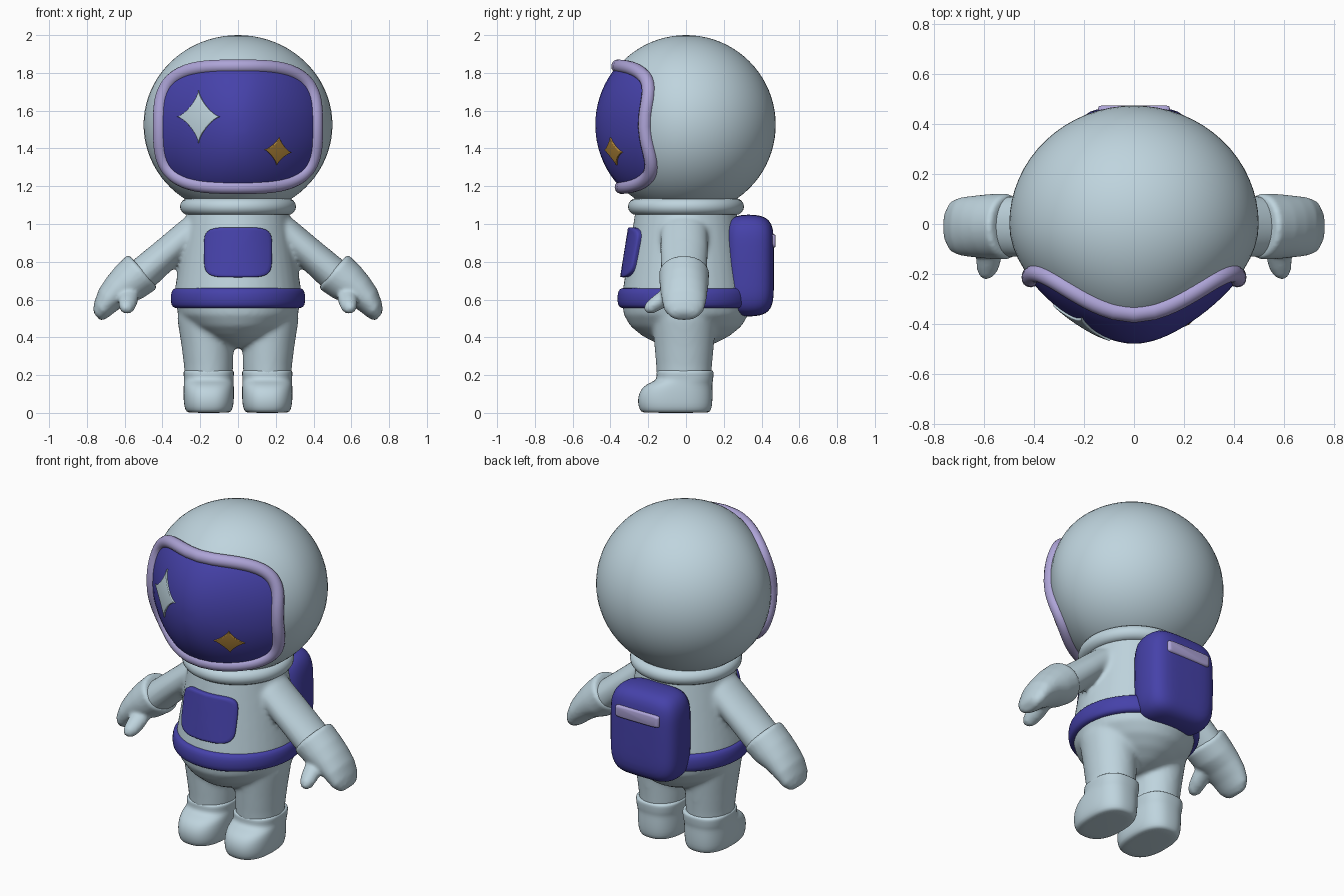
import bpy, bmesh
from math import sin, cos, pi, sqrt, copysign
from mathutils import Vector

if "Cube" in bpy.data.objects:
    bpy.data.objects.remove(bpy.data.objects["Cube"])


def material(name, rgb):
    m = bpy.data.materials.new(name)
    m.use_nodes = True
    m.diffuse_color = (*rgb, 1)
    m.node_tree.nodes["Principled BSDF"].inputs["Base Color"].default_value = (*rgb, 1)
    return m


SUIT = material("pale_blue_grey", (0.52, 0.66, 0.73))
BLUE = material("deep_indigo", (0.061, 0.054, 0.40))
LILAC = material("lavender", (0.42, 0.37, 0.68))
GOLD = material("gold", (0.43, 0.23, 0.04))
X, Y, Z = Vector((1, 0, 0)), Vector((0, 1, 0)), Vector((0, 0, 1))


def outline(a, b, p, n=48):
    """Superellipse: p = 2 is round, larger is boxy, below 1 is a star."""
    def axis(c, r):
        return copysign(abs(c) ** (2 / p), c) * r if abs(c) > 1e-6 else 0.0
    return [(axis(cos(2 * pi * i / n), a), axis(sin(2 * pi * i / n), b)) for i in range(n)]


def skin(bm, rings):
    """Bridge rings of points and cap both ends."""
    rows = [[bm.verts.new(p) for p in ring] for ring in rings]
    n = len(rows[0])
    for r, s in zip(rows, rows[1:]):
        for i in range(n):
            bm.faces.new((r[i], r[(i + 1) % n], s[(i + 1) % n], s[i]))
    for cap in (rows[0], rows[-1]):
        bm.faces.new(cap)


def loft(bm, sections, u=X, v=Y, p=2.0, n=40):
    """Sections are (centre, radius along u, radius along v)."""
    skin(bm, [[Vector(c) + u * s + v * t for s, t in outline(a, b, p, n)]
              for c, a, b in sections])


def mirror_x(bm):
    copy = bmesh.ops.duplicate(bm, geom=bm.verts[:] + bm.edges[:] + bm.faces[:])["geom"]
    for vert in copy:
        if isinstance(vert, bmesh.types.BMVert):
            vert.co.x *= -1


def finish(bm, name, mat, subdiv=0, voxel=0, smooth=0):
    bmesh.ops.recalc_face_normals(bm, faces=bm.faces[:])
    me = bpy.data.meshes.new(name)
    bm.to_mesh(me)
    bm.free()
    me.materials.append(mat)
    me.shade_smooth()
    ob = bpy.data.objects.new(name, me)
    bpy.context.collection.objects.link(ob)
    if voxel:
        mod = ob.modifiers.new("fuse", 'REMESH')
        mod.mode, mod.voxel_size, mod.use_smooth_shade = 'VOXEL', voxel, True
        mod = ob.modifiers.new("blend", 'SMOOTH')
        mod.factor, mod.iterations = 0.5, smooth
    if subdiv:
        mod = ob.modifiers.new("round", 'SUBSURF')
        mod.levels = mod.render_levels = subdiv
    return ob


# Helmet shell: a ball that narrows toward the visor
HEAD, RX, RY, RZ, PINCH = Vector((0, 0, 1.525)), 0.5, 0.475, 0.475, 0.31
bm = bmesh.new()
bmesh.ops.create_uvsphere(bm, u_segments=64, v_segments=40, radius=1)
for vert in bm.verts:
    x, y, z = vert.co
    vert.co = HEAD + Vector((x * RX * (1 - PINCH * min(y, 0) ** 2), y * RY, z * RZ))
finish(bm, "helmet", SUIT)


def on_head(x, z, lift=0.0):
    """Point on the helmet front, pushed outward by a fraction."""
    lo, hi = 0.0, 1.0
    for _ in range(30):
        t = (lo + hi) / 2
        inside = (x / (RX * (1 - PINCH * t * t))) ** 2 + ((z - HEAD.z) / RZ) ** 2 + t * t < 1
        lo, hi = (t, hi) if inside else (lo, t)
    return HEAD + (Vector((x, -lo * RY, z)) - HEAD) * (1 + lift / RY)


def torso_radius(z):
    return 0.335 - 0.16 * (z - 0.65)


def on_torso(x, z, lift=0.0):
    y = -sqrt(torso_radius(z) ** 2 - x * x)
    return Vector((x, y, z)) + Vector((x, y, 0)).normalized() * lift


def patch(name, mat, surface, shape, cx, cz, lift, sink, tilt=0.0):
    """Thin plate that hugs a curved surface, with a softened rim."""
    rings = []
    for i in range(1, 13):
        rings.append((i / 12.5, lift))
    rings += [(0.99, lift * 0.85), (1.0, lift * 0.5), (1.0, -sink)]
    c, s = cos(tilt), sin(tilt)
    bm = bmesh.new()
    skin(bm, [[surface(cx + k * (a * c - b * s), cz + k * (a * s + b * c), h)
               for a, b in shape] for k, h in rings])
    bm.faces.ensure_lookup_table()
    bm.faces.remove(bm.faces[-1])
    return finish(bm, name, mat)


# Visor glass, its stars and the rim around it
patch("visor_glass", BLUE, on_head, outline(0.405, 0.312, 3.3, 96), 0, 1.515, 0.005, 0.01)
patch("large_star", SUIT, on_head, outline(0.112, 0.138, 0.72, 64), -0.205, 1.567, 0.014, 0.0)
patch("small_star", GOLD, on_head, outline(0.07, 0.072, 0.78, 64), 0.208, 1.388, 0.014, 0.0, -0.1)

curve = bpy.data.curves.new("visor_rim", 'CURVE')
curve.dimensions = '3D'
curve.bevel_depth, curve.bevel_resolution = 0.036, 5
path = [on_head(a, 1.515 + b) for a, b in outline(0.415, 0.32, 3.3, 96)]
spline = curve.splines.new('POLY')
spline.points.add(len(path) - 1)
for point, co in zip(spline.points, path):
    point.co = (*co, 1)
spline.use_cyclic_u = True
spline.use_smooth = True
curve.materials.append(LILAC)
bpy.context.collection.objects.link(bpy.data.objects.new("visor_rim", curve))

# Neck ring
bpy.ops.mesh.primitive_torus_add(location=(0, 0, 1.092), major_radius=0.263, minor_radius=0.044,
                                 major_segments=64, minor_segments=16)
ring = bpy.context.object
ring.name = "neck_ring"
ring.data.materials.append(SUIT)
ring.data.shade_smooth()

# Arm frame: D runs down the sleeve, N points up and out from it
D, N = Vector((0.75, 0, -0.66)), Vector((0.66, 0, 0.75))


def arm(along, across, y=-0.01):
    return D * along + N * across + Y * y


# Suit: sleeves and legs mirrored, then fused with the torso and hips
bm = bmesh.new()
loft(bm, [(arm(a, 0.885), rn, ry) for a, rn, ry in
          ((-0.6, 0.06, 0.09), (-0.45, 0.08, 0.125), (-0.3, 0.083, 0.127), (-0.06, 0.092, 0.12))],
     N, Y)
loft(bm, [((cx, -0.01, z), rx, ry) for cx, z, rx, ry in
          ((0.155, 0.15, 0.125, 0.142), (0.156, 0.25, 0.13, 0.148), (0.162, 0.36, 0.138, 0.158),
           (0.172, 0.5, 0.15, 0.17), (0.17, 0.58, 0.14, 0.16))])
mirror_x(bm)
loft(bm, [((0, 0, z), rx, ry) for z, rx, ry in
          ((0.345, 0.05, 0.08), (0.37, 0.11, 0.16), (0.41, 0.19, 0.235), (0.46, 0.26, 0.295),
           (0.52, 0.315, 0.33), (0.6, 0.336, 0.34))]
     + [((0, 0, z), torso_radius(z), torso_radius(z)) for z in (0.65, 0.75, 0.85, 0.95, 1.1)])
finish(bm, "suit", SUIT, voxel=0.013, smooth=10)

# Gloves: flared cuff and mitten with a thumb
bm = bmesh.new()
loft(bm, [(arm(a, c), rn, ry) for a, c, rn, ry in
          ((-0.12, 0.897, 0.108, 0.122), (-0.105, 0.897, 0.118, 0.132), (-0.02, 0.9, 0.11, 0.13),
           (0.05, 0.908, 0.09, 0.124), (0.12, 0.905, 0.074, 0.118), (0.18, 0.89, 0.056, 0.105),
           (0.215, 0.88, 0.038, 0.075), (0.225, 0.875, 0.02, 0.05))], N, Y)
loft(bm, [(arm(a, c, y), r, r) for a, c, y, r in
          ((0.0, 0.87, -0.05, 0.05), (0.04, 0.835, -0.13, 0.052), (0.065, 0.815, -0.18, 0.044),
           (0.075, 0.81, -0.21, 0.028), (0.078, 0.81, -0.22, 0.012))], D, N)
mirror_x(bm)
finish(bm, "gloves", SUIT, voxel=0.01, smooth=5)

# Boots: rounded toe below a straight cuff
bm = bmesh.new()
loft(bm, [((0.155, y, z), rx, ry) for z, y, rx, ry in
          ((0.0, -0.055, 0.1, 0.165), (0.005, -0.055, 0.118, 0.183), (0.03, -0.057, 0.13, 0.195),
           (0.08, -0.058, 0.134, 0.199), (0.125, -0.05, 0.134, 0.19), (0.152, -0.035, 0.132, 0.174),
           (0.17, -0.01, 0.131, 0.153), (0.19, -0.005, 0.132, 0.15), (0.215, -0.005, 0.135, 0.152),
           (0.225, -0.005, 0.13, 0.147), (0.226, -0.005, 0.11, 0.125))], p=2.5)
mirror_x(bm)
finish(bm, "boots", SUIT, subdiv=1)

# Belt
bm = bmesh.new()
loft(bm, [((0, 0, z), r, r + 0.007) for z, r in
          ((0.553, 0.31), (0.555, 0.338), (0.568, 0.354), (0.61, 0.358), (0.648, 0.352),
           (0.661, 0.336), (0.663, 0.31))], n=64)
finish(bm, "belt", BLUE, subdiv=1)

# Chest panel
patch("chest_panel", BLUE, on_torso, outline(0.17, 0.132, 5, 64), 0, 0.85, 0.025, 0.02)

# Backpack and its strip
bm = bmesh.new()
loft(bm, [((0, y, 0.78), a, b) for y, a, b in
          ((0.21, 0.13, 0.18), (0.22, 0.185, 0.235), (0.26, 0.218, 0.265), (0.33, 0.227, 0.272),
           (0.4, 0.222, 0.266), (0.44, 0.2, 0.243), (0.462, 0.155, 0.2), (0.466, 0.08, 0.12))],
     X, Z, p=4.5)
finish(bm, "backpack", BLUE, subdiv=1)
bm = bmesh.new()
loft(bm, [((0, y, 0.91), a, b) for y, a, b in
          ((0.42, 0.145, 0.037), (0.462, 0.145, 0.037), (0.472, 0.141, 0.033), (0.475, 0.13, 0.025))],
     X, Z, p=8)
finish(bm, "backpack_strip", LILAC)
